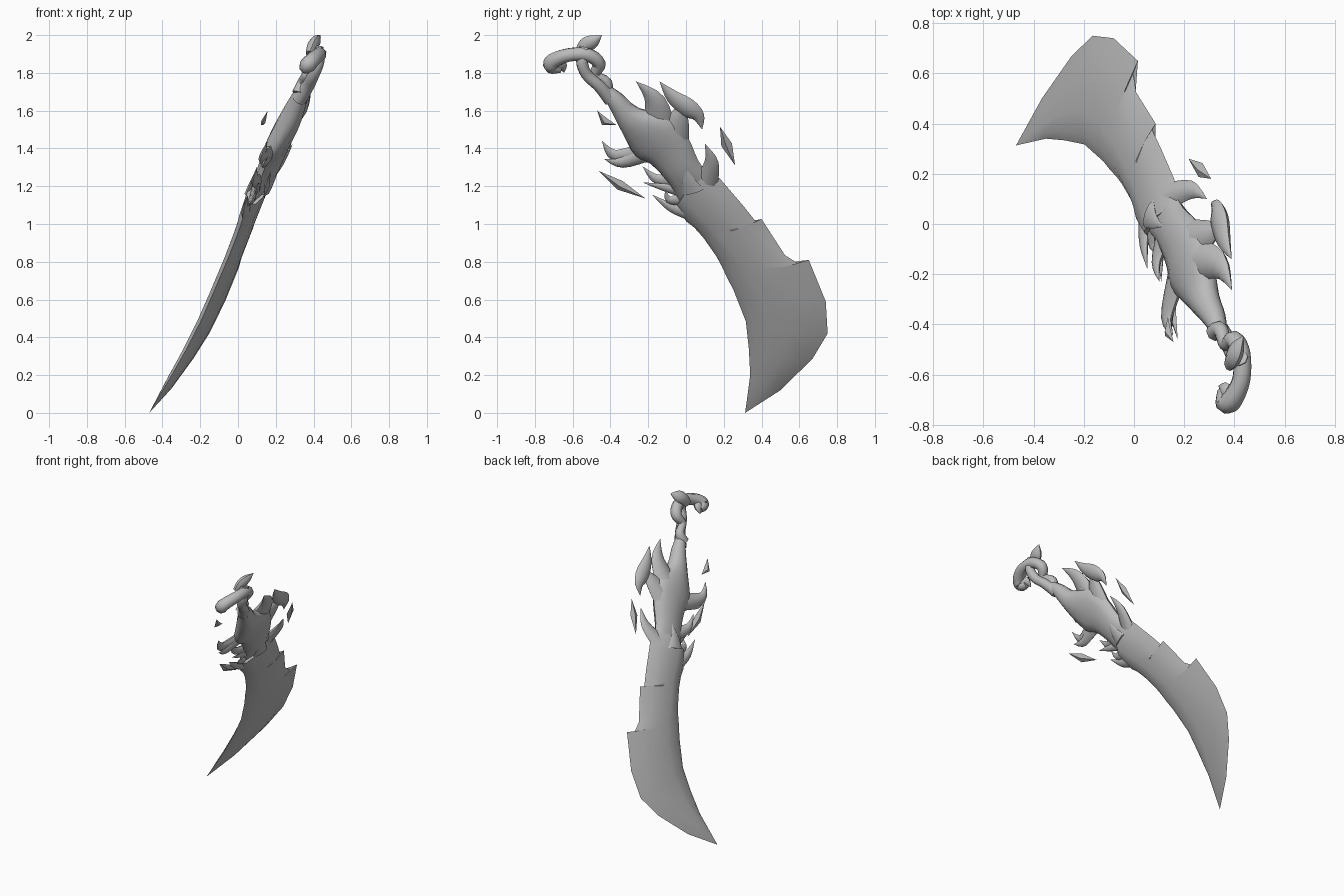
import bpy, bmesh, math
from mathutils import Vector

if "Cube" in bpy.data.objects:
    bpy.data.objects.remove(bpy.data.objects["Cube"], do_unlink=True)

steel = bpy.data.materials.new("plain grey")
steel.use_nodes = True
grey = (0.5, 0.5, 0.5, 1)
steel.diffuse_color = grey
steel.node_tree.nodes["Principled BSDF"].inputs["Base Color"].default_value = grey

# The whole weapon lies close to one slanted plane
NORMAL = Vector((1, -.15, -.5)).normalized()


def on_plane(y, z, shift=0):
    return Vector((.5 * z + .15 * y - .487 + shift, y, z))


def resample(points, steps):
    """Smooth curve through tuples of any length."""
    out = []
    last = len(points) - 1
    for i in range(last):
        a, b, c, d = (points[min(max(j, 0), last)] for j in range(i - 1, i + 3))
        for s in range(steps):
            t = s / steps
            out.append(tuple(
                q + .5 * t * (r - p + t * (2 * p - 5 * q + 4 * r - w + t * (3 * (q - r) + w - p)))
                for p, q, r, w in zip(a, b, c, d)))
    return out + [points[-1]]


def skin(name, rings, angle):
    """Join rings of points into a closed surface."""
    bm = bmesh.new()
    rows = [[bm.verts.new(p) for p in ring] for ring in rings]
    n = len(rows[0])
    for low, high in zip(rows, rows[1:]):
        for i in range(n):
            j = (i + 1) % n
            bm.faces.new((low[i], low[j], high[j], high[i]))
    bm.faces.new(rows[0][::-1])
    bm.faces.new(rows[-1])
    bmesh.ops.remove_doubles(bm, verts=bm.verts, dist=.0005)
    bmesh.ops.recalc_face_normals(bm, faces=bm.faces)
    mesh = bpy.data.meshes.new(name)
    bm.to_mesh(mesh)
    bm.free()
    mesh.materials.append(steel)
    obj = bpy.data.objects.new(name, mesh)
    bpy.context.collection.objects.link(obj)
    bpy.ops.object.select_all(action='DESELECT')
    obj.select_set(True)
    bpy.context.view_layer.objects.active = obj
    bpy.ops.object.shade_smooth_by_angle(angle=math.radians(angle))


def tube(name, points, flat=1, sides=8, steps=4):
    """Tapered tube; points are (y, z, half width, shift)."""
    points = resample(points, steps)
    centres = [on_plane(y, z, shift) for y, z, w, shift in points]
    rings = []
    for i, c in enumerate(centres):
        along = centres[min(i + 1, len(centres) - 1)] - centres[max(i - 1, 0)]
        side = along.cross(NORMAL).normalized()
        up = side.cross(along).normalized()
        w = max(points[i][2], 0)
        turns = [math.tau * k / sides for k in range(sides)]
        rings.append([c + side * w * math.cos(a) + up * w * flat * math.sin(a) for a in turns])
    skin(name, rings, 50)


# Blade: inner edge, outer edge, half thickness, share of the width before the barbs, shift
blade = [
    (-.05, 1.10, .08, 1.31, .045, 1, 0),
    (0, 1.015, .18, 1.24, .042, 1, 0),
    (.045, .98, .30, 1.10, .038, 1, 0),
    (.067, .955, .376, 1.005, .036, 1, 0),
    (.09, .93, .40, 1.026, .036, .93, 0),
    (.16, .83, .524, .835, .035, 1, 0),
    (.19, .775, .60, .787, .035, 1, 0),
    (.215, .72, .65, .81, .035, .9, 0),
    (.25, .654, .74, .59, .035, 1, 0),
    (.317, .484, .75, .42, .033, 1, 0),
    (.333, .335, .67, .287, .028, 1, -.005),
    (.34, .20, .50, .12, .02, 1, -.015),
    (.313, 0, .313, 0, 0, 1, -.03),
]
profile = [(.1, .7), (.3, 1), (.55, 1), (.8, .7)]
rings = []
for y0, z0, y1, z1, thick, body, shift in blade:
    inner, outer = on_plane(y0, z0, shift), on_plane(y1, z1, shift)
    left = [inner.lerp(outer, t * body) + NORMAL * thick * k for t, k in profile]
    right = [inner.lerp(outer, t * body) - NORMAL * thick * k for t, k in profile]
    rings.append([inner, *left, outer, *right[::-1]])
skin("blade", rings, 38)

# Grip: swollen oval body between a lower and an upper outline
grip = [
    (-.45, 1.70, -.42, 1.74, .03, .035),
    (-.395, 1.60, -.34, 1.685, .048, .035),
    (-.34, 1.49, -.25, 1.61, .06, .03),
    (-.27, 1.36, -.08, 1.57, .062, .012),
    (-.19, 1.32, .01, 1.46, .058, .005),
    (-.095, 1.22, .065, 1.335, .052, .005),
    (-.03, 1.10, .13, 1.25, .03, 0),
]
rings = []
for y0, z0, y1, z1, thick, shift in resample(grip, 3):
    a, b = on_plane(y0, z0, shift), on_plane(y1, z1, shift)
    turns = [math.tau * k / 12 for k in range(12)]
    rings.append([a.lerp(b, .5 - .5 * math.cos(t)) + NORMAL * thick * math.sin(t) for t in turns])
skin("grip", rings, 50)

# Flames: root, bend, tip, root half width, shift at the tip
flames = {
    "upper_flame_front": ((-.14, 1.50), (-.165, 1.655), (-.265, 1.755), .09, .04),
    "upper_flame_stem": ((-.07, 1.44), (-.04, 1.56), (-.01, 1.65), .09, .02),
    "lower_flame_top": ((-.20, 1.38), (-.37, 1.36), (-.445, 1.44), .06, -.01),
    "lower_flame_bottom": ((-.20, 1.38), (-.34, 1.325), (-.435, 1.345), .05, .03),
    "guard_flame_top": ((-.03, 1.23), (-.15, 1.235), (-.23, 1.305), .05, -.03),
    "guard_flame_middle": ((-.01, 1.17), (-.12, 1.195), (-.23, 1.22), .035, .02),
    "guard_flame_bottom": ((.02, 1.06), (-.08, 1.09), (-.18, 1.155), .045, -.01),
    "guard_flame_low": ((-.03, 1.13), (-.09, 1.13), (-.11, 1.18), .035, .02),
    "guard_flame_back": ((.11, 1.22), (.135, 1.33), (.10, 1.425), .06, .05),
}
for name, (root, bend, tip, width, shift) in flames.items():
    tube(name, [(*root, width, 0), (*bend, width * .62, shift * .6), (*tip, 0, shift)], flat=.5)

# Crescent flame carried by the stem
tube("crescent_flame", [
    (-.14, 1.755, 0, .02), (-.07, 1.675, .04, .02), (.01, 1.615, .055, .02),
    (.065, 1.57, .035, .02), (.085, 1.50, 0, .03)], flat=.5)

# Raised points of the collar on both faces
for name, shift in (("collar_point_left", .045), ("collar_point_right", -.045)):
    tube(name, [(.04, 1.17, .06, shift), (.01, 1.24, .03, shift * 1.2), (-.01, 1.32, 0, shift * 1.2)], flat=.3)

# Loose shards beside the grip
shards = {
    "shard_front": ((-.47, 1.60), (-.43, 1.54), (-.37, 1.525), .025, -.085),
    "shard_low": ((-.46, 1.28), (-.35, 1.205), (-.215, 1.135), .03, .09),
    "shard_back": ((.18, 1.515), (.215, 1.42), (.26, 1.31), .03, .01),
}
for name, (start, middle, end, width, shift) in shards.items():
    tube(name, [(*start, 0, shift), (*middle, width, shift), (*end, 0, shift)], flat=.5, sides=4, steps=1)

# Twisted strands and hook at the pommel
tube("twisted_strand", [
    (-.40, 1.66, .04, .04), (-.46, 1.73, .034, .06), (-.525, 1.79, .032, .07),
    (-.55, 1.86, .032, .065), (-.53, 1.93, .035, .02)])
tube("pommel_hook", [
    (-.43, 1.69, .038, .03), (-.42, 1.75, .03, .02), (-.48, 1.79, .028, .03), (-.46, 1.85, .036, .03),
    (-.52, 1.895, .038, .045), (-.62, 1.895, .038, .06), (-.70, 1.865, .043, .05),
    (-.71, 1.835, .042, .04), (-.66, 1.825, .025, .03)])
tube("hook_barb", [(-.70, 1.84, .035, .05), (-.66, 1.84, .033, .03), (-.645, 1.80, 0, .02)], flat=.7)
tube("pommel_tip", [
    (-.56, 1.90, .03, 0), (-.53, 1.945, .042, -.01), (-.49, 1.97, .036, -.01), (-.445, 2, 0, -.01)], flat=.7)
